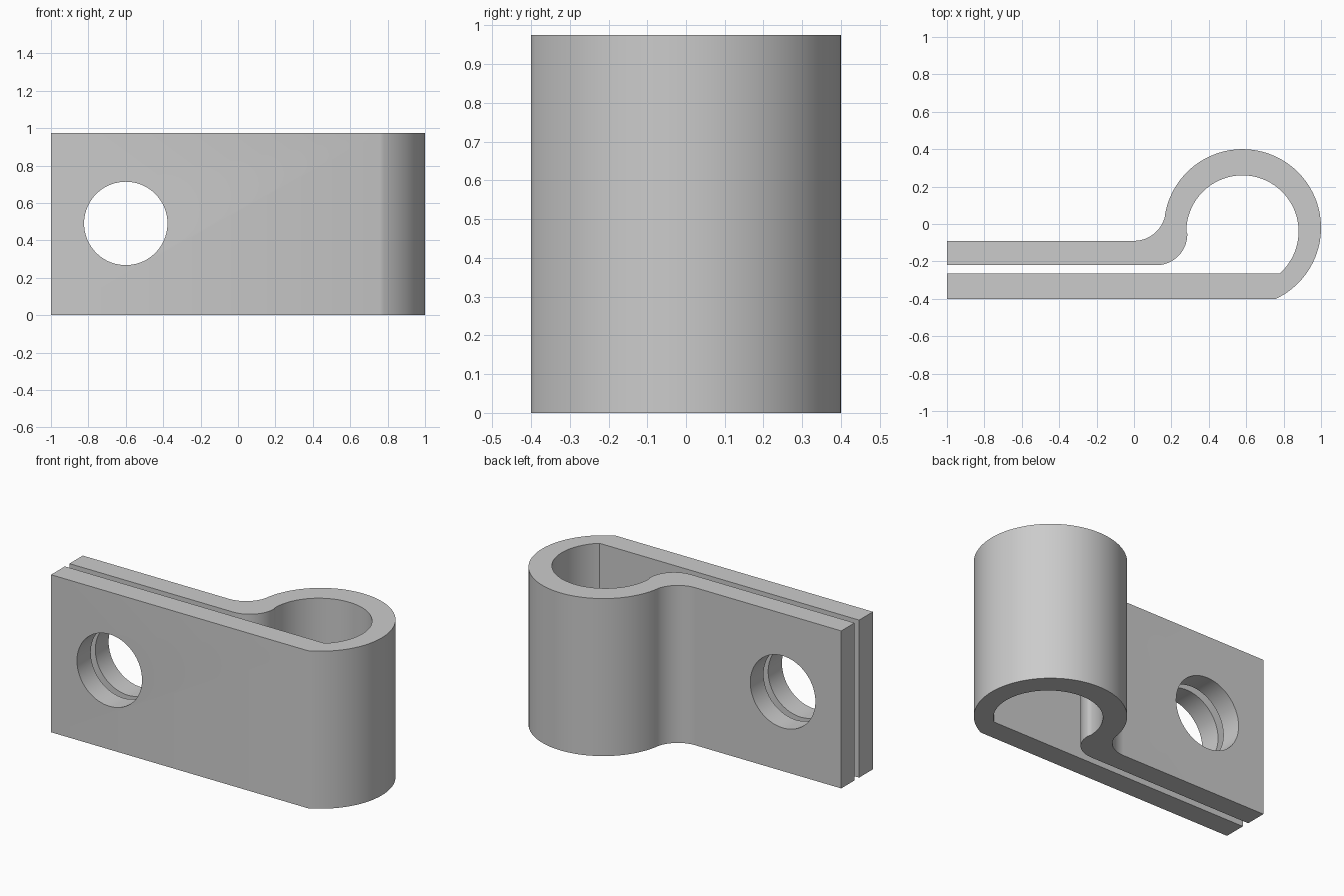
import bpy, bmesh
from math import cos, sin, pi, atan2, asin
from mathutils import Matrix

if "Cube" in bpy.data.objects:
    bpy.data.objects.remove(bpy.data.objects["Cube"], do_unlink=True)

HEIGHT = 0.975
FRONT, FRONT_IN, BACK_IN, BACK = -0.40, -0.265, -0.22, -0.09   # leg surfaces in y


def arc(cx, cy, r, start, end, steps):
    """Points along an arc, both ends included."""
    return [(cx + r * cos(start + (end - start) * i / steps),
             cy + r * sin(start + (end - start) * i / steps)) for i in range(steps + 1)]


# Colour
steel = bpy.data.materials.new("plain grey")
steel.use_nodes = True
grey = (0.6, 0.6, 0.6, 1)
steel.diffuse_color = grey
steel.node_tree.nodes["Principled BSDF"].inputs["Base Color"].default_value = grey

# Clamp outline: front leg, outer loop, neck fillet, back leg, neck bend, inner bore
LX, OUT_Y, OUT_R, IN_Y, IN_R = 0.58, -0.02, 0.42, -0.04, 0.30
FIL_X, FIL_R = 0.0, 0.17
fil_y = BACK + FIL_R
tangent = atan2(fil_y - OUT_Y, FIL_X - LX)
outline = [(-1, FRONT)]
outline += arc(LX, OUT_Y, OUT_R, asin((FRONT - OUT_Y) / OUT_R), tangent, 72)
outline += arc(FIL_X, fil_y, FIL_R, tangent - pi, -pi / 2, 24)[1:]
outline += [(-1, BACK), (-1, BACK_IN)]
outline += arc(0.12, -0.055, 0.165, -pi / 2, 0.03, 24)
outline += arc(LX, IN_Y, IN_R, pi, asin((FRONT_IN - IN_Y) / IN_R), 72)
outline += [(-1, FRONT_IN)]

bm = bmesh.new()
base = bm.faces.new([bm.verts.new((x, y, 0)) for x, y in outline])
top = bmesh.ops.extrude_face_region(bm, geom=[base])["geom"]
bmesh.ops.translate(bm, vec=(0, 0, HEIGHT),
                    verts=[v for v in top if isinstance(v, bmesh.types.BMVert)])
bmesh.ops.recalc_face_normals(bm, faces=bm.faces)
mesh = bpy.data.meshes.new("loop_clamp")
bm.to_mesh(mesh)
bm.free()
mesh.materials.append(steel)
clamp = bpy.data.objects.new("loop_clamp", mesh)
bpy.context.collection.objects.link(clamp)

# Bolt hole through both legs
bpy.ops.mesh.primitive_cylinder_add(vertices=72, radius=0.223, depth=1,
                                    location=(-0.6, -0.25, HEIGHT / 2 + 0.003),
                                    rotation=(pi / 2, 0, 0))
cutter = bpy.context.object
cutter.name = "bolt_hole_cutter"
cutter.hide_render = True
cutter.data.materials.append(steel)
cut = clamp.modifiers.new("bolt_hole", "BOOLEAN")
cut.operation = "DIFFERENCE"
cut.solver = "EXACT"
cut.object = cutter

bpy.ops.object.select_all(action="DESELECT")
clamp.select_set(True)
bpy.context.view_layer.objects.active = clamp
bpy.ops.object.modifier_apply(modifier=cut.name)
bpy.data.objects.remove(cutter, do_unlink=True)
bpy.ops.object.shade_smooth_by_angle(angle=pi / 6)
